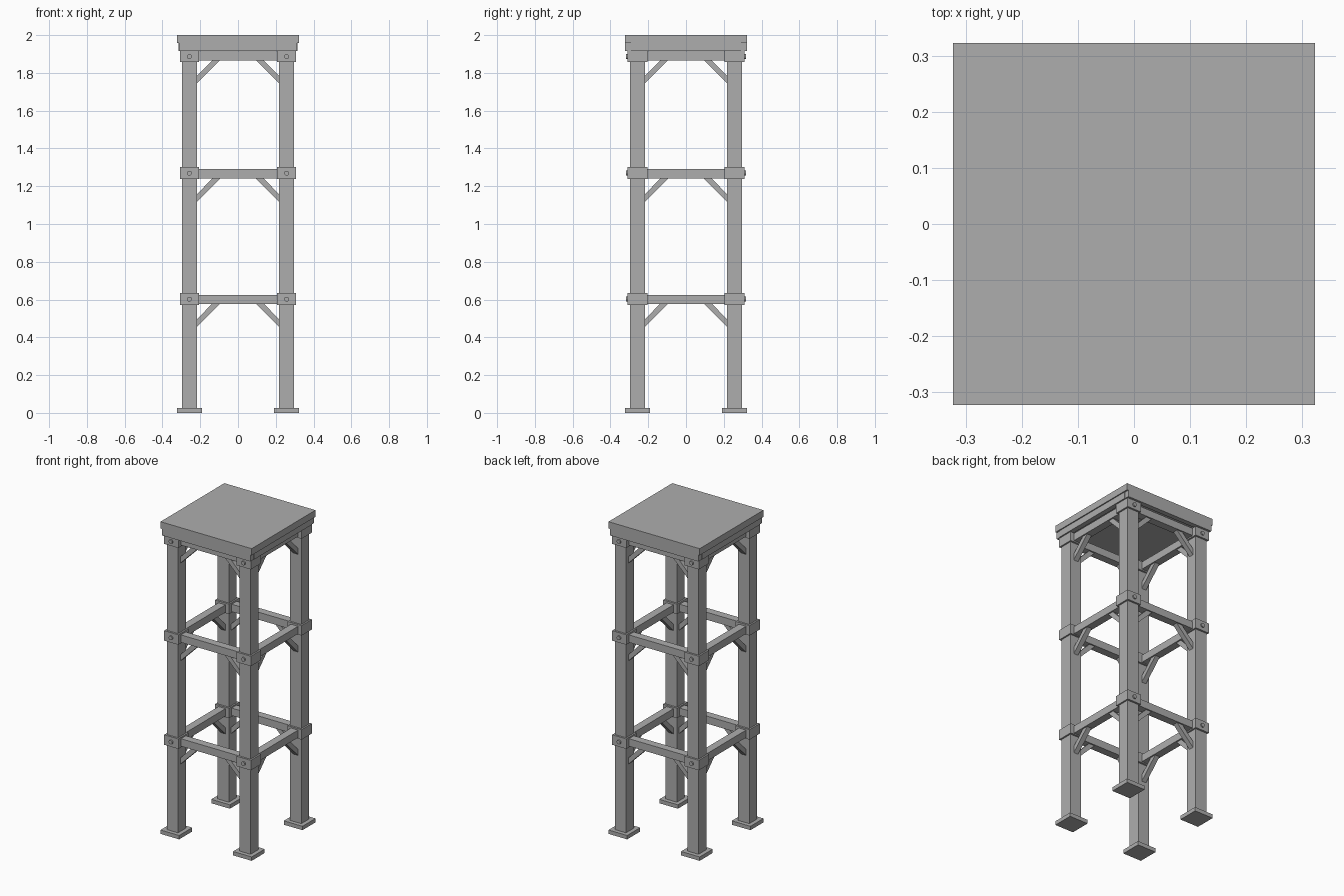
import bpy, bmesh, math
from mathutils import Matrix

if "Cube" in bpy.data.objects:
    bpy.data.objects.remove(bpy.data.objects["Cube"])

grey = bpy.data.materials.new("grey")
grey.diffuse_color = (0.42, 0.42, 0.42, 1)
grey.use_nodes = True
grey.node_tree.nodes["Principled BSDF"].inputs["Base Color"].default_value = grey.diffuse_color

POST = 0.257                                      # post centre in x and y
HALF = 0.04                                       # post half width
LEVELS = [(0.602, 0.601, 0.032, 0.456),           # collar z, rail z, collar half height, brace foot z
          (1.269, 1.266, 0.032, 1.118),
          (1.886, 1.889, 0.029, 1.744)]


def finish(name, bm):
    bmesh.ops.recalc_face_normals(bm, faces=bm.faces)
    me = bpy.data.meshes.new(name)
    bm.to_mesh(me)
    bm.free()
    me.materials.append(grey)
    ob = bpy.data.objects.new(name, me)
    bpy.context.collection.objects.link(ob)
    return ob


def box(name, lo, hi):
    bm = bmesh.new()
    size = [b - a for a, b in zip(lo, hi)]
    mid = [(a + b) / 2 for a, b in zip(lo, hi)]
    bmesh.ops.create_cube(bm, size=1, matrix=Matrix.Translation(mid) @ Matrix.Diagonal((*size, 1)))
    return finish(name, bm)


def box_at(name, c, h):
    return box(name, [a - b for a, b in zip(c, h)], [a + b for a, b in zip(c, h)])


def bolt(x, sy, z):
    bm = bmesh.new()
    m = Matrix.Translation((x, sy * 0.311, z)) @ Matrix.Rotation(math.pi / 2, 4, 'X')
    bmesh.ops.create_cone(bm, cap_ends=True, segments=12, radius1=0.013, radius2=0.013,
                          depth=0.012, matrix=m)
    finish("bolt", bm)


def brace(side, turn, z_foot, z_rail):
    # slanted strut with a vertical foot and a level top
    x0 = POST - HALF
    run = z_rail - z_foot
    profile = [(x0, z_foot), (x0, z_foot + 0.04), (x0 - run + 0.042, z_rail), (x0 - run, z_rail)]
    bm = bmesh.new()
    face = bm.faces.new([bm.verts.new((side * x, -POST - 0.016, z)) for x, z in profile])
    ext = bmesh.ops.extrude_face_region(bm, geom=[face])
    verts = [v for v in ext["geom"] if isinstance(v, bmesh.types.BMVert)]
    bmesh.ops.translate(bm, verts=verts, vec=(0, 0.032, 0))
    bmesh.ops.transform(bm, matrix=turn, verts=bm.verts)
    finish("brace", bm)


# posts with feet, collars and bolts
for sx in (-1, 1):
    for sy in (-1, 1):
        x, y = sx * POST, sy * POST
        box_at("foot", (x, y, 0.0125), (0.066, 0.066, 0.0125))
        box("post", (x - HALF, y - HALF, 0.025), (x + HALF, y + HALF, 1.93))
        for zc, zr, h, zf in LEVELS:
            box_at("collar", (x, y, zc), (0.05, 0.052, h))
            bolt(x, sy, zc)

# rails and braces on all four sides
for zc, zr, h, zf in LEVELS:
    for i in range(4):
        turn = Matrix.Rotation(i * math.pi / 2, 4, 'Z')
        rail = box_at("rail", (0, -POST, zr), (POST - HALF, 0.025, 0.024))
        rail.data.transform(turn)
        for side in (-1, 1):
            brace(side, turn, zf, zr - 0.023)

# platform: slab on a frame of four beams
box("platform_slab", (-0.323, -0.323, 1.957), (0.323, 0.323, 2.0))
for s in (-1, 1):
    box_at("front_back_beam", (0, s * 0.307, 1.936), (0.313, 0.016, 0.021))
    box_at("side_beam", (s * 0.3, 0, 1.936), (0.016, 0.291, 0.021))
